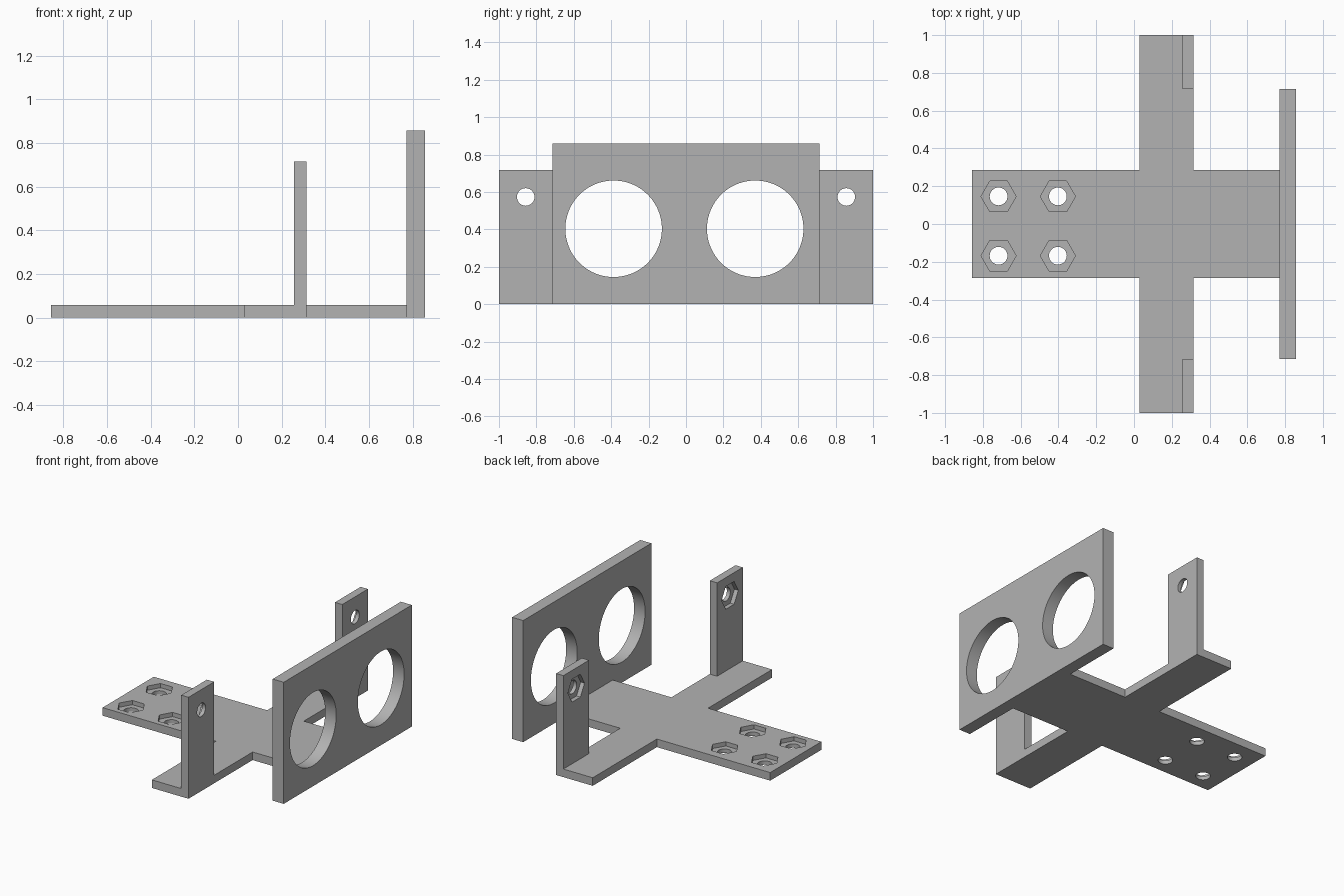
import bpy
import bmesh
import math
from mathutils import Matrix

if "Cube" in bpy.data.objects:
    bpy.data.objects.remove(bpy.data.objects["Cube"], do_unlink=True)

grey = bpy.data.materials.new("plain grey")
grey.use_nodes = True
grey.diffuse_color = (0.45, 0.45, 0.45, 1)
grey.node_tree.nodes["Principled BSDF"].inputs["Base Color"].default_value = (0.45, 0.45, 0.45, 1)

THICK = 0.057      # base and post thickness
POCKET = 0.03      # depth of the nut recesses


def finish(name, bm):
    mesh = bpy.data.meshes.new(name)
    bmesh.ops.recalc_face_normals(bm, faces=bm.faces)
    bm.to_mesh(mesh)
    bm.free()
    mesh.materials.append(grey)
    obj = bpy.data.objects.new(name, mesh)
    bpy.context.collection.objects.link(obj)
    return obj


def slab(name, outline, z0, z1):
    """Extrude a flat outline upwards."""
    bm = bmesh.new()
    face = bm.faces.new([bm.verts.new((x, y, z0)) for x, y in outline])
    top = bmesh.ops.extrude_face_region(bm, geom=[face])["geom"]
    moved = [v for v in top if isinstance(v, bmesh.types.BMVert)]
    bmesh.ops.translate(bm, verts=moved, vec=(0, 0, z1 - z0))
    return finish(name, bm)


def rectangle(x0, x1, y0, y1):
    return [(x0, y0), (x1, y0), (x1, y1), (x0, y1)]


def cutter(centre, radius, length, sides, axis):
    """Prism centred on a point, along x or z."""
    turn = Matrix.Rotation(math.pi / 2, 4, 'Y') if axis == 'X' else Matrix()
    if sides == 6 and axis == 'X':
        turn = turn @ Matrix.Rotation(math.pi / 2, 4, 'Z')
    bm = bmesh.new()
    bmesh.ops.create_cone(bm, cap_ends=True, segments=sides, radius1=radius, radius2=radius,
                          depth=length, matrix=Matrix.Translation(centre) @ turn)
    # the hexagon corners must lie on the long axis of the recess
    if sides == 6:
        reach = 1 if axis == 'X' else 0
        if max(abs(v.co[reach] - centre[reach]) for v in bm.verts) < radius * 0.95:
            spin = Matrix.Rotation(math.pi / 6, 3, axis)
            bmesh.ops.rotate(bm, cent=centre, matrix=spin, verts=bm.verts)
    return finish("cutter", bm)


def cut(obj, cutters):
    for tool in cutters:
        tool.hide_render = True
        mod = obj.modifiers.new("hole", 'BOOLEAN')
        mod.operation = 'DIFFERENCE'
        mod.solver = 'EXACT'
        mod.object = tool
    graph = bpy.context.evaluated_depsgraph_get()
    mesh = bpy.data.meshes.new_from_object(obj.evaluated_get(graph))
    obj.modifiers.clear()
    obj.data = mesh
    for tool in cutters:
        bpy.data.objects.remove(tool, do_unlink=True)
    bpy.ops.object.select_all(action='DESELECT')
    obj.select_set(True)
    bpy.context.view_layer.objects.active = obj
    bpy.ops.object.shade_smooth_by_angle(angle=math.radians(25))


# Cross-shaped base with four nut recesses
half = [(-0.857, 0.285), (0.028, 0.285), (0.028, 1), (0.314, 1), (0.314, 0.285), (0.771, 0.285)]
base = slab("base_plate", half + [(x, -y) for x, y in reversed(half)], 0, THICK)
tools = []
for x in (-0.717, -0.403):
    for y in (-0.168, 0.146):
        tools.append(cutter((x, y, THICK), 0.047, 0.3, 32, 'Z'))
        tools.append(cutter((x, y, THICK), 0.093, POCKET * 2, 6, 'Z'))
cut(base, tools)

# Upright posts at the ends of the cross arms, recessed on the inner side
for name, side in (("left_post", 1), ("right_post", -1)):
    y0, y1 = sorted((side * 0.714, side))
    post = slab(name, rectangle(0.314 - THICK, 0.314, y0, y1), THICK, 0.716)
    centre = (0.314 - THICK, side * 0.857, 0.573)
    cut(post, [cutter(centre, 0.047, 0.3, 32, 'X'),
               cutter(centre, 0.093, POCKET * 2, 6, 'X')])

# Tall panel with two large round openings
panel = slab("sensor_panel", rectangle(0.771, 0.857, -0.714, 0.714), 0, 0.858)
cut(panel, [cutter((0.814, y, 0.403), 0.258, 0.4, 96, 'X') for y in (-0.387, 0.37)])
